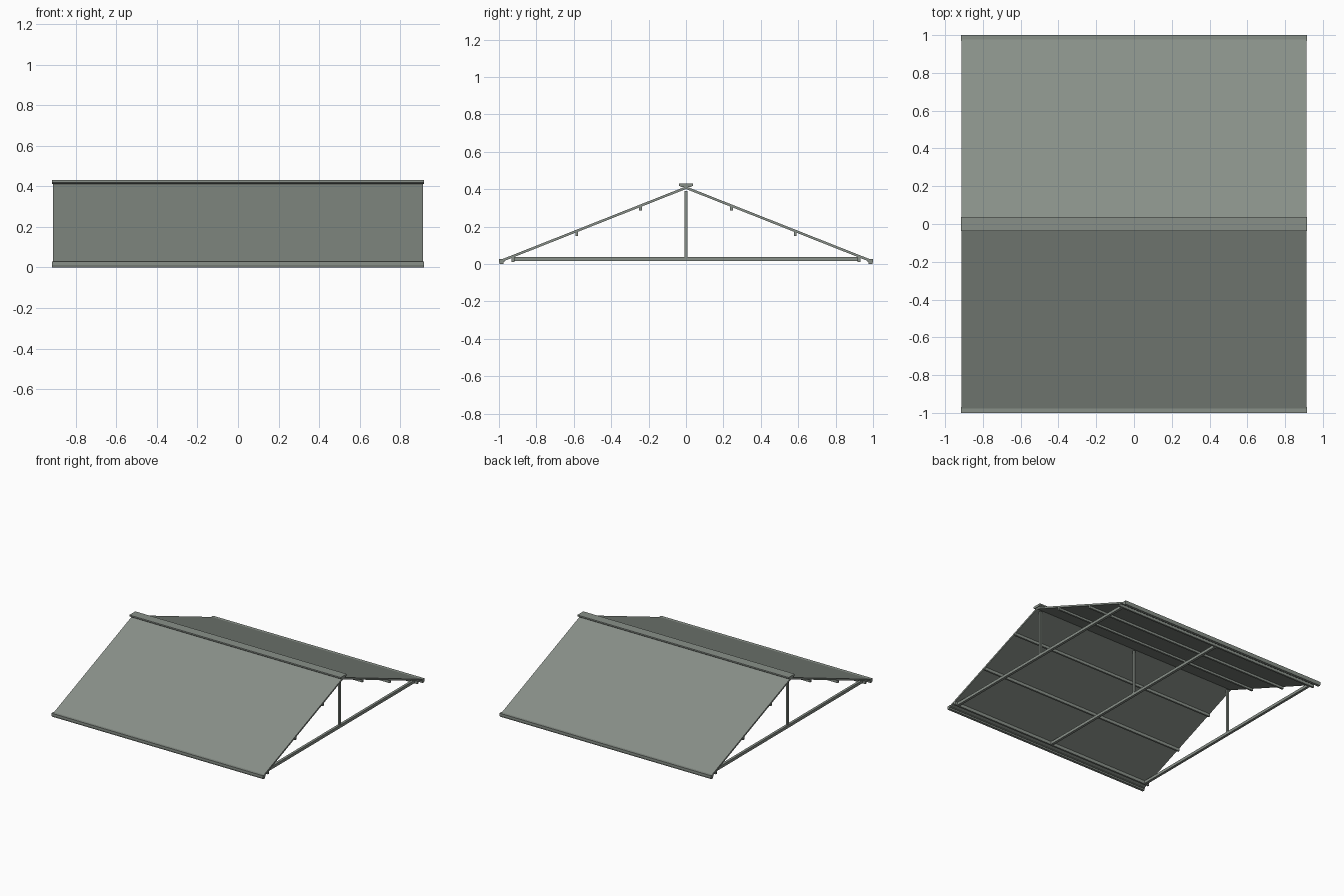
import bpy
import bmesh

cube = bpy.data.objects.get("Cube")
if cube:
    bpy.data.objects.remove(cube, do_unlink=True)

# Single painted-steel colour
steel = bpy.data.materials.new("grey_green_steel")
steel.use_nodes = True
colour = (0.25, 0.28, 0.25, 1)
steel.diffuse_color = colour
steel.node_tree.nodes["Principled BSDF"].inputs["Base Color"].default_value = colour


def extrude_x(name, profile, x_min, x_max):
    """Sweep a closed (y, z) profile along x."""
    bm = bmesh.new()
    face = bm.faces.new([bm.verts.new((x_min, y, z)) for y, z in profile])
    swept = bmesh.ops.extrude_face_region(bm, geom=[face])["geom"]
    verts = [v for v in swept if isinstance(v, bmesh.types.BMVert)]
    bmesh.ops.translate(bm, vec=(x_max - x_min, 0, 0), verts=verts)
    bmesh.ops.recalc_face_normals(bm, faces=bm.faces)
    mesh = bpy.data.meshes.new(name)
    bm.to_mesh(mesh)
    bm.free()
    mesh.materials.append(steel)
    obj = bpy.data.objects.new(name, mesh)
    bpy.context.collection.objects.link(obj)
    return obj


def rect(y, z_min, z_max, width):
    h = width / 2
    return [(y - h, z_min), (y + h, z_min), (y + h, z_max), (y - h, z_max)]


LENGTH = 0.912   # half length of the roof sheets
TRIM = 0.917     # half length of the ridge and eave trims

for side, label in ((-1, "front"), (1, "back")):
    # Sloping roof sheet
    sheet = [(0, 0.401), (0, 0.415), (0.988, 0.024), (0.988, 0.010)]
    extrude_x(label + "_roof_sheet", [(side * y, z) for y, z in sheet],
              -LENGTH, LENGTH)

    # Eave trim with a narrower foot
    eave = [(0.97, 0.028), (1.0, 0.028), (1.0, 0.012), (0.996, 0.0),
            (0.976, 0.0), (0.976, 0.012), (0.97, 0.012)]
    extrude_x(label + "_eave_trim", [(side * y, z) for y, z in eave],
              -TRIM, TRIM)

    # Purlins under the sheet, and the wall plate at the tie ends
    for part, y, z_min, z_max in (("upper_purlin", 0.243, 0.286, 0.309),
                                  ("lower_purlin", 0.585, 0.149, 0.173),
                                  ("wall_plate", 0.925, 0.012, 0.037)):
        extrude_x(label + "_" + part, rect(side * y, z_min, z_max, 0.014),
                  -LENGTH, LENGTH)

# Ridge cap with a tapered underside
cap = [(-0.037, 0.43), (0.037, 0.43), (0.037, 0.419), (0.024, 0.411),
       (-0.024, 0.411), (-0.037, 0.419)]
extrude_x("ridge_cap", cap, -TRIM, TRIM)

# Three trusses: tie beam and king post
for x, label in ((-0.88, "right"), (0, "middle"), (0.88, "left")):
    extrude_x(label + "_tie_beam", rect(0, 0.015, 0.037, 1.86),
              x - 0.01, x + 0.01)
    extrude_x(label + "_king_post", rect(0, 0.037, 0.39, 0.015),
              x - 0.0075, x + 0.0075)
